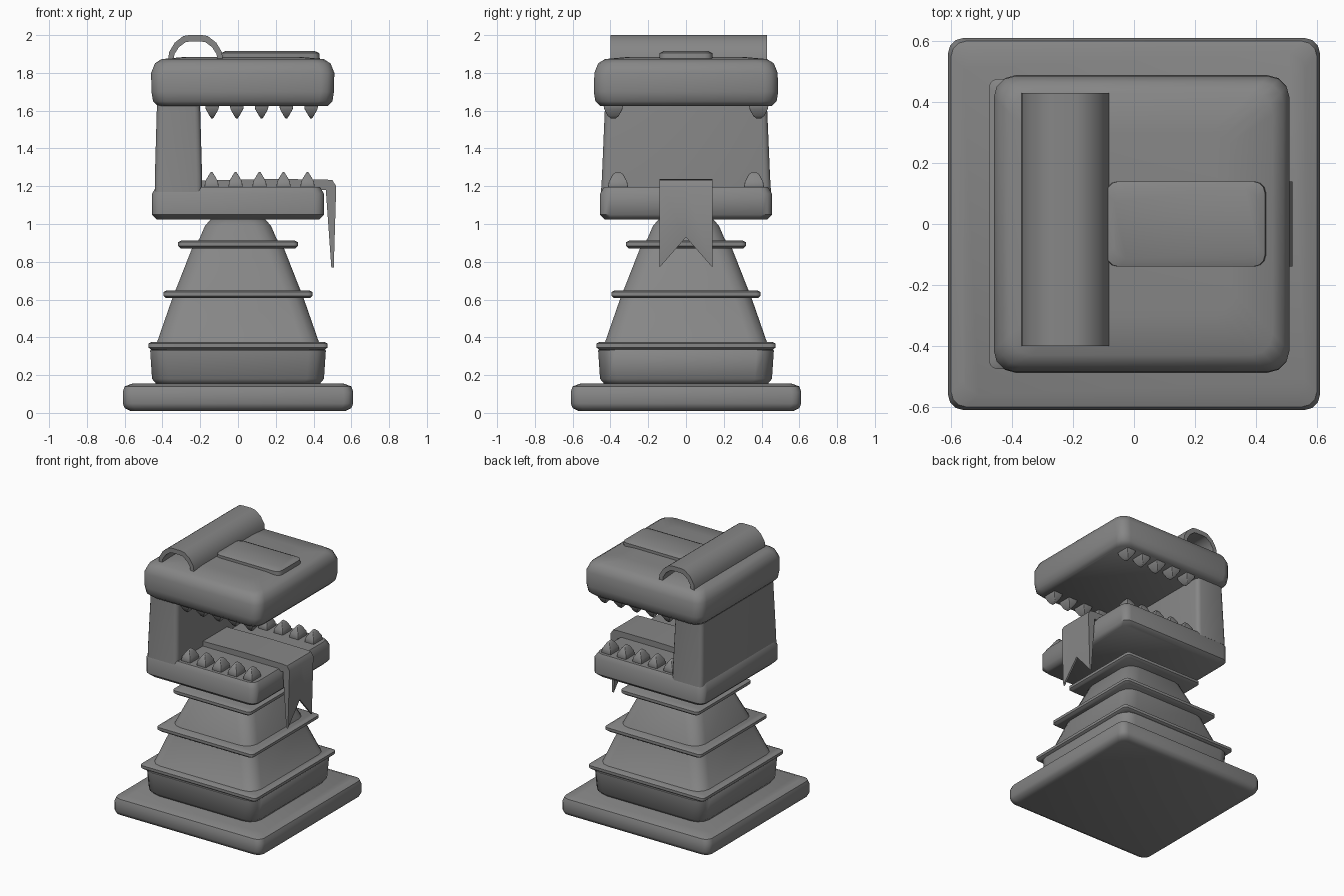
import bpy, bmesh, math

cube = bpy.data.objects.get("Cube")
if cube:
    bpy.data.objects.remove(cube, do_unlink=True)

GREY = (0.24, 0.24, 0.24, 1)
grey = bpy.data.materials.new("plain grey")
grey.use_nodes = True
grey.diffuse_color = GREY
grey.node_tree.nodes["Principled BSDF"].inputs["Base Color"].default_value = GREY


def bridge(name, rings, angle=45, at=(0, 0, 0)):
    """Skin a stack of matching closed rings and cap both ends."""
    bm = bmesh.new()
    rows = [[bm.verts.new(p) for p in ring] for ring in rings]
    n = len(rows[0])
    for a, b in zip(rows, rows[1:]):
        for i in range(n):
            j = (i + 1) % n
            bm.faces.new((a[i], a[j], b[j], b[i]))
    bm.faces.new(rows[0])
    bm.faces.new(rows[-1])
    bmesh.ops.recalc_face_normals(bm, faces=bm.faces)
    mesh = bpy.data.meshes.new(name)
    bm.to_mesh(mesh)
    bm.free()
    mesh.materials.append(grey)
    obj = bpy.data.objects.new(name, mesh)
    obj.location = at
    bpy.context.collection.objects.link(obj)
    bpy.ops.object.select_all(action='DESELECT')
    obj.select_set(True)
    bpy.context.view_layer.objects.active = obj
    bpy.ops.object.shade_smooth_by_angle(angle=math.radians(angle))
    return obj


def rounded_rect(z, hx, hy, r, cx=0, steps=3):
    points = []
    for corner, (sx, sy) in enumerate(((1, 1), (-1, 1), (-1, -1), (1, -1))):
        for k in range(steps + 1):
            a = math.pi / 2 * (corner + k / steps)
            points.append((cx + sx * (hx - r) + r * math.cos(a),
                           sy * (hy - r) + r * math.sin(a), z))
    return points


def loft(name, levels, r, cx=0, **kw):
    """Levels are (height, half width, half depth)."""
    return bridge(name, [rounded_rect(z, hx, hy, r, cx) for z, hx, hy in levels], **kw)


def extrude_y(name, profile, ys, **kw):
    return bridge(name, [[(x, y, z) for x, z in profile] for y in ys], **kw)


# Plinth and stepped, tapering body
loft("plinth", [(0.01, 0.57, 0.57), (0.025, 0.6, 0.6), (0.05, 0.61, 0.61),
                (0.11, 0.61, 0.61), (0.14, 0.6, 0.6), (0.155, 0.56, 0.56)], 0.05)
loft("body", [(z, h, h) for z, h in (
    (0.15, 0.43), (0.18, 0.455), (0.33, 0.465), (0.37, 0.43), (0.6, 0.35),
    (0.88, 0.24), (0.92, 0.205), (0.99, 0.175), (1.03, 0.14))], 0.09)

# Flat collars around the body
for name, z, h in (("lower_collar", 0.355, 0.475), ("middle_collar", 0.628, 0.395),
                   ("upper_collar", 0.892, 0.318)):
    loft(name, [(z - 0.021, h - 0.015, h - 0.015), (z - 0.008, h, h),
                (z + 0.012, h, h), (z + 0.021, h - 0.02, h - 0.02)], 0.025)

# Jaw, rear wall and lid
loft("lower_jaw", [(1.025, 0.43, 0.43), (1.05, 0.455, 0.455),
                   (1.16, 0.455, 0.455), (1.195, 0.435, 0.435)], 0.05)
loft("rear_wall", [(1.17, 0.125, 0.45), (1.25, 0.125, 0.445),
                   (1.6, 0.115, 0.43), (1.66, 0.11, 0.43)], 0.03, cx=-0.315)
loft("lid", [(1.625, 0.45, 0.455), (1.65, 0.475, 0.48), (1.7, 0.483, 0.488),
             (1.8, 0.485, 0.485), (1.85, 0.465, 0.465), (1.873, 0.43, 0.43),
             (1.885, 0.3, 0.3)], 0.07, cx=0.025)

# Hollow arched bar and raised strip on the lid
outer = [(-0.37, 1.86), (-0.365, 1.91), (-0.335, 1.96), (-0.29, 1.995), (-0.26, 2.0),
         (-0.19, 2.0), (-0.16, 1.995), (-0.115, 1.96), (-0.085, 1.91), (-0.08, 1.86)]
inner = [(-0.225 + (x + 0.225) * 0.8, 1.86 + (z - 1.86) * 0.76) for x, z in outer]
extrude_y("lid_bar", outer + inner[::-1], (-0.4, 0.43))
loft("lid_strip", [(1.86, 0.265, 0.14), (1.905, 0.26, 0.14), (1.916, 0.235, 0.115)],
     0.04, cx=0.17)

# Tongue draped over the jaw, with a forked tip
def tongue_profile(tip):
    return [(-0.2, 1.18), (-0.2, 1.23), (0.15, 1.238), (0.46, 1.236), (0.5, 1.232),
            (0.52, 1.2), (0.507, tip), (0.494, tip), (0.465, 1.18)]

bridge("tongue", [[(x, y, z) for x, z in tongue_profile(tip)]
                  for y, tip in ((-0.14, 0.77), (0, 0.93), (0.14, 0.77))], angle=35)

# Teeth along both sides of the mouth
TOOTH = ((-0.03, 0.028, 0.042), (0, 0.038, 0.053), (0.03, 0.034, 0.048),
         (0.065, 0.014, 0.03), (0.08, 0.004, 0.012))
for side, sy in (("left", 1), ("right", -1)):
    for i in range(5):
        for row, x, y, z, up in (("upper", -0.137 + 0.131 * i, 0.385, 1.638, -1),
                                 ("lower", -0.14 + 0.127 * i, 0.36, 1.195, 1)):
            loft(f"{row}_{side}_tooth_{i + 1}",
                 [(h * up, hx, hy) for h, hx, hy in TOOTH], 0.003,
                 at=(x, sy * y, z), angle=50)
